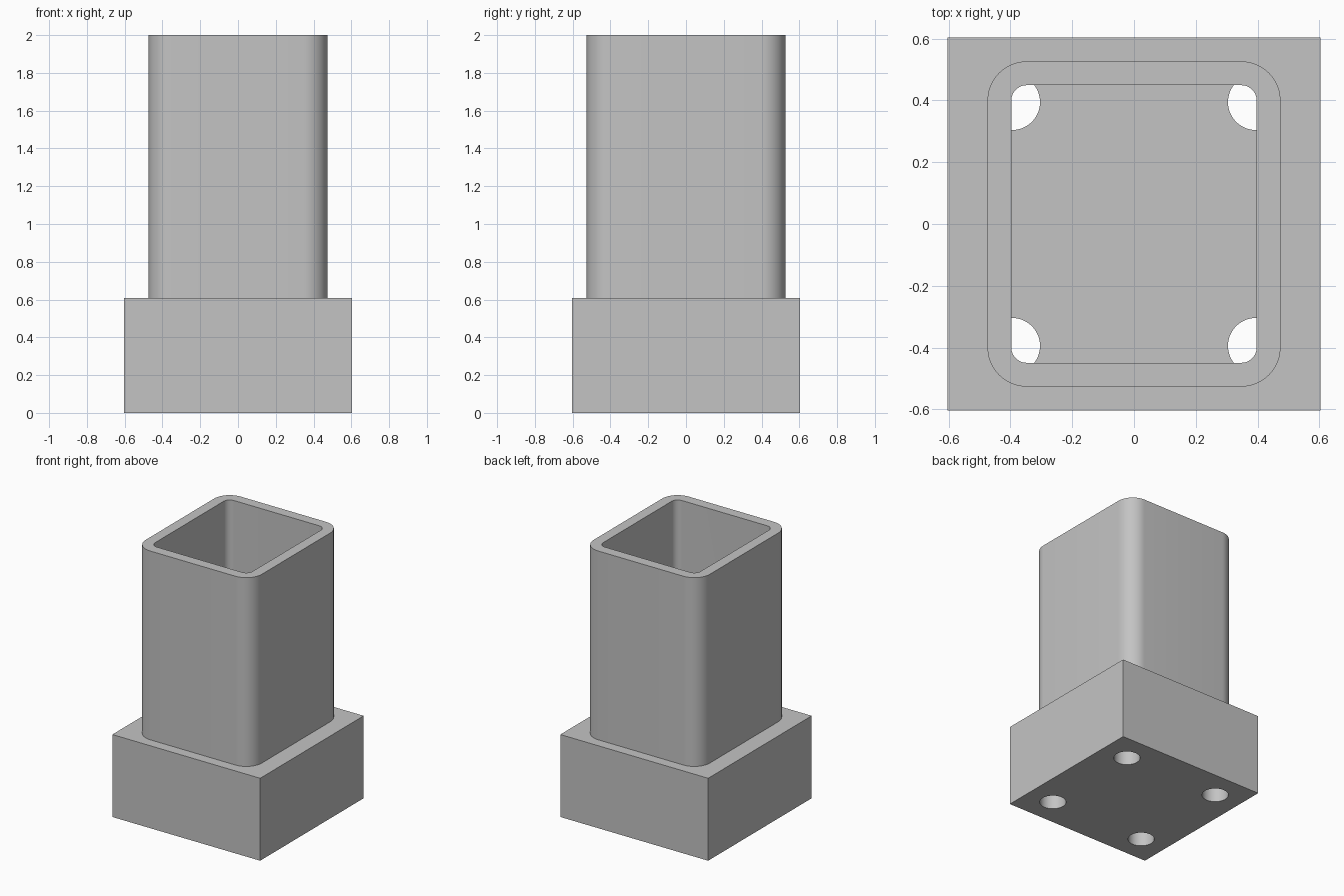
import bpy, bmesh, math

if "Cube" in bpy.data.objects:
    bpy.data.objects.remove(bpy.data.objects["Cube"])

BASE, BASE_TOP, TOP = 0.603, 0.608, 2.0   # base half width, heights
FLOOR = 0.30                              # bottom of the socket

grey = bpy.data.materials.new("light grey")
grey.diffuse_color = (0.55, 0.55, 0.55, 1)
grey.use_nodes = True
grey.node_tree.nodes["Principled BSDF"].inputs["Base Color"].default_value = grey.diffuse_color


def rounded_rect(hx, hy, r, n=12):
    """Outline of a rectangle with rounded corners."""
    pts = []
    for k, (sx, sy) in enumerate([(1, 1), (-1, 1), (-1, -1), (1, -1)]):
        for i in range(n + 1):
            a = math.pi / 2 * (k + i / n)
            pts.append((sx * (hx - r) + r * math.cos(a), sy * (hy - r) + r * math.sin(a)))
    return pts


def prism(name, outline, z0, z1):
    """Extrude a closed outline from z0 to z1."""
    bm = bmesh.new()
    face = bm.faces.new([bm.verts.new((x, y, z0)) for x, y in outline])
    ext = bmesh.ops.extrude_face_region(bm, geom=[face])
    verts = [g for g in ext["geom"] if isinstance(g, bmesh.types.BMVert)]
    bmesh.ops.translate(bm, verts=verts, vec=(0, 0, z1 - z0))
    bmesh.ops.recalc_face_normals(bm, faces=bm.faces)
    mesh = bpy.data.meshes.new(name)
    bm.to_mesh(mesh)
    bm.free()
    mesh.materials.append(grey)
    ob = bpy.data.objects.new(name, mesh)
    bpy.context.collection.objects.link(ob)
    return ob


def combine(body, tool, operation):
    """Apply a boolean and discard the tool."""
    mod = body.modifiers.new("boolean", 'BOOLEAN')
    mod.operation, mod.solver, mod.object = operation, 'EXACT', tool
    bpy.context.view_layer.objects.active = body
    bpy.ops.object.modifier_apply(modifier=mod.name)
    bpy.data.objects.remove(tool)


# Square base block with the rounded tube rising from it
body = prism("post_socket", [(-BASE, -BASE), (BASE, -BASE), (BASE, BASE), (-BASE, BASE)], 0, BASE_TOP)
combine(body, prism("tube", rounded_rect(0.474, 0.526, 0.127), BASE_TOP - 0.1, TOP), 'UNION')

# Socket running down the tube into the base
combine(body, prism("socket_cutter", rounded_rect(0.397, 0.449, 0.05), FLOOR, TOP + 0.1), 'DIFFERENCE')

# Bolt holes from the underside up to the socket floor
for sx in (-1, 1):
    for sy in (-1, 1):
        circle = [(sx * 0.394 + 0.09 * math.cos(math.tau * i / 48),
                   sy * 0.394 + 0.09 * math.sin(math.tau * i / 48)) for i in range(48)]
        combine(body, prism("hole_cutter", circle, -0.1, FLOOR + 0.002), 'DIFFERENCE')

bpy.ops.object.select_all(action='DESELECT')
body.select_set(True)
bpy.context.view_layer.objects.active = body
bpy.ops.object.shade_smooth_by_angle(angle=math.radians(30))
